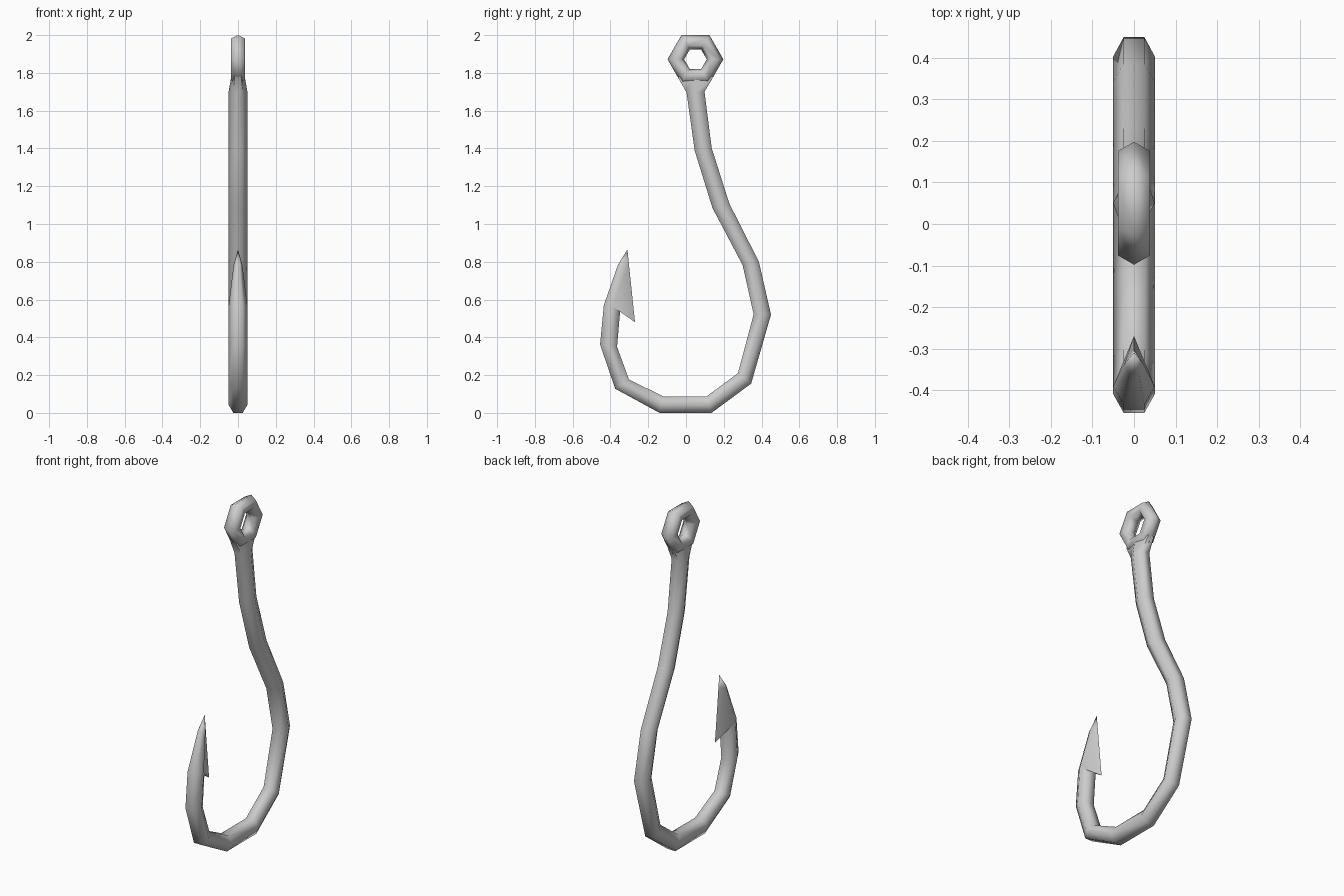
import bpy, bmesh, math

if "Cube" in bpy.data.objects:
    bpy.data.objects.remove(bpy.data.objects["Cube"])


def section(outer, inner, w=0.05, w_out=None, w_in=None, mid=None):
    """Six-sided cross-section given by its outer and inner (y, z) edge points."""
    w_out = w / 2 if w_out is None else w_out
    w_in = w / 2 if w_in is None else w_in
    mid = mid or ((outer[0] + inner[0]) / 2, (outer[1] + inner[1]) / 2)
    return [(-w_out, *outer), (w_out, *outer), (w, *mid),
            (w_in, *inner), (-w_in, *inner), (-w, *mid)]


def finish(obj):
    bpy.ops.object.select_all(action='DESELECT')
    obj.select_set(True)
    bpy.context.view_layer.objects.active = obj
    bpy.ops.object.shade_smooth_by_angle(angle=math.radians(65))


def loft(name, sections):
    bm = bmesh.new()
    rings = [[bm.verts.new(p) for p in s] for s in sections]
    for a, b in zip(rings, rings[1:]):
        for i in range(6):
            j = (i + 1) % 6
            bm.faces.new((a[i], a[j], b[j], b[i]))
    bm.faces.new(rings[0])
    bm.faces.new(rings[-1])
    bmesh.ops.remove_doubles(bm, verts=bm.verts, dist=0.0005)
    bmesh.ops.recalc_face_normals(bm, faces=bm.faces)
    mesh = bpy.data.meshes.new(name)
    bm.to_mesh(mesh)
    bm.free()
    obj = bpy.data.objects.new(name, mesh)
    bpy.context.collection.objects.link(obj)
    finish(obj)


# Hook shank and bend: outer and inner edge of each section, eye to barb
edges = [
    ((0.098, 1.70), (0.003, 1.695)),
    ((0.136, 1.402), (0.046, 1.388)),
    ((0.230, 1.107), (0.140, 1.085)),
    ((0.386, 0.800), (0.300, 0.782)),
    ((0.450, 0.520), (0.358, 0.522)),
    ((0.345, 0.155), (0.275, 0.210)),
    ((0.135, 0.000), (0.110, 0.088)),
    ((-0.140, 0.000), (-0.120, 0.087)),
    ((-0.375, 0.128), (-0.302, 0.177)),
    ((-0.455, 0.362), (-0.365, 0.350)),
    ((-0.435, 0.570), (-0.347, 0.560)),
]
rings = [section((0.144, 1.78), (-0.044, 1.78), 0.036)]
rings += [section(o, i) for o, i in edges]

# Barb and point continue the same surface
rings += [
    section((-0.435, 0.57), (-0.27, 0.48), 0.05, w_in=0, mid=(-0.391, 0.565)),
    section((-0.36, 0.785), (-0.302, 0.785), 0.023, w_in=0, mid=(-0.337, 0.785)),
    section((-0.31, 0.865), (-0.31, 0.865), 0),
]
# the point collapses to one vertex, so its cap is folded away by the merge
loft("hook_body", rings)

# Line eye
bpy.ops.mesh.primitive_torus_add(major_segments=6, minor_segments=6,
                                 major_radius=0.104, minor_radius=0.044,
                                 location=(0, 0.05, 1.872),
                                 rotation=(math.pi / 2, 0, math.pi / 2))
eye = bpy.context.object
eye.name = "line_eye"
finish(eye)
